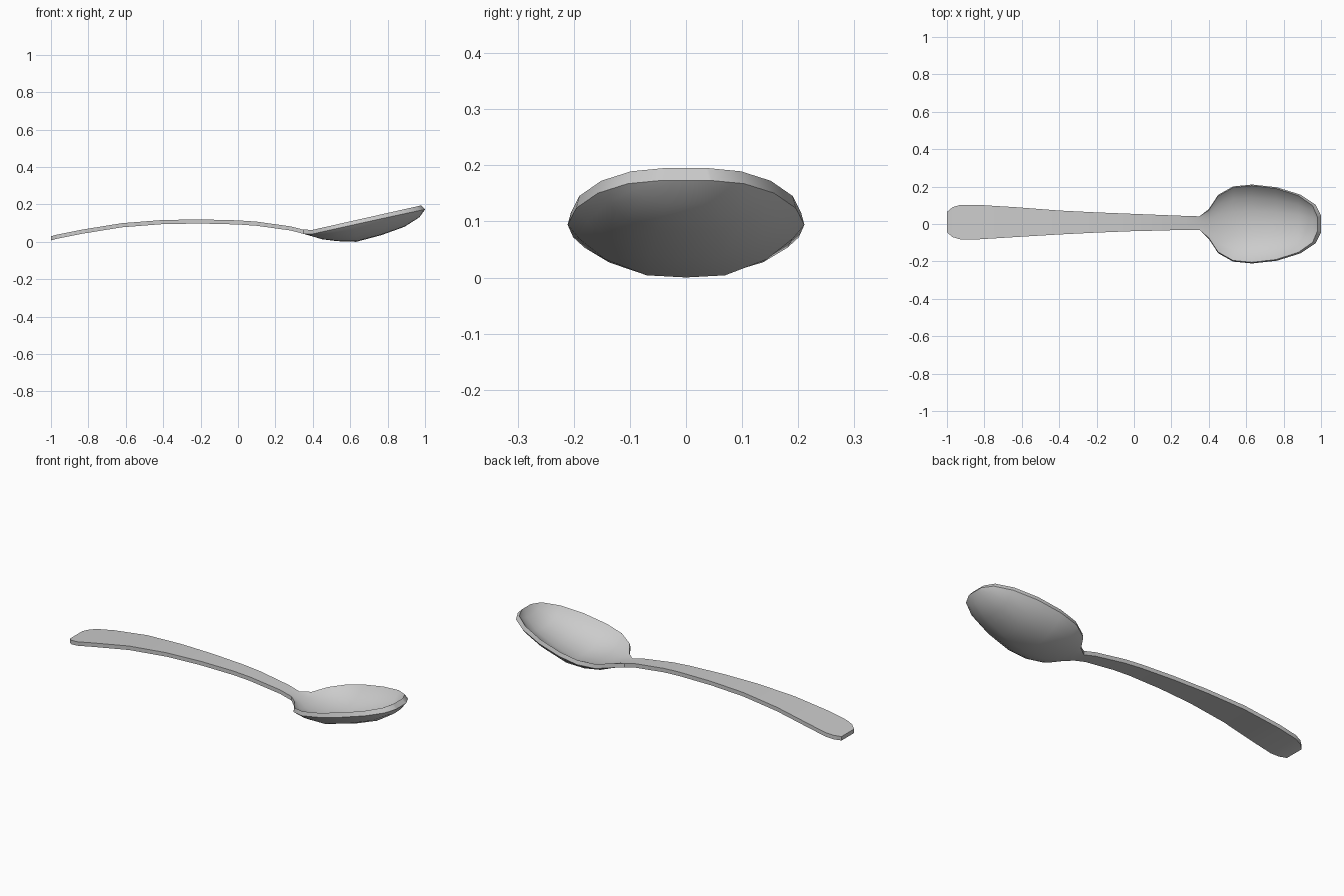
import bpy, bmesh

if "Cube" in bpy.data.objects:
    bpy.data.objects.remove(bpy.data.objects["Cube"])

THICK = 0.022
# stations along the spoon: x, half width, centre y, top z, bowl depth, outward lip, forward lip
handle = [
    (-1.0, .055, .010, .030), (-.97, .080, .010, .038), (-.93, .092, .010, .046),
    (-.83, .092, .010, .066), (-.62, .079, .010, .100), (-.40, .064, .008, .117),
    (-.20, .054, .008, .120), (0.0, .046, .008, .115), (.10, .043, .007, .108),
    (.28, .037, .006, .083), (.35, .036, .005, .065)]
bowl = [
    (.40, .074, .014, 0), (.45, .150, .040, 0), (.53, .195, .068, 0),
    (.63, .205, .094, .002), (.76, .190, .088, .005), (.88, .151, .070, .010),
    (.955, .098, .036, .015), (.98, .040, 0, .020)]
stations = [(x, w, c, z, 0, 0, 0) for x, w, c, z in handle]
stations += [(x, w, 0, .06 + (x - .38) * .225, d, .006, ox) for x, w, d, ox in bowl]

# cross-section of the dish: fraction of half width, fraction of depth
half = [(.33, .96), (.68, .66), (.9, .27), (1, 0)]
section = [(-t, f) for t, f in reversed(half)] + [(0, 1)] + half

bm = bmesh.new()
top, bot = [], []
for x, w, c, z, d, lip, ox in stations:
    top.append([bm.verts.new((x, c + w * t, z - d * f)) for t, f in section])
    bot.append([bm.verts.new((x + ox, c + (w + lip) * t, z - d * f - THICK))
                for t, f in section])

# upper and lower skins
n = len(section)
for i in range(len(stations) - 1):
    for j in range(n - 1):
        for g in (top, bot):
            bm.faces.new((g[i][j], g[i + 1][j], g[i + 1][j + 1], g[i][j + 1]))
    # side rims
    for j in (0, n - 1):
        bm.faces.new((top[i][j], top[i + 1][j], bot[i + 1][j], bot[i][j]))
# end caps
for i in (0, len(stations) - 1):
    for j in range(n - 1):
        bm.faces.new((top[i][j], top[i][j + 1], bot[i][j + 1], bot[i][j]))
bmesh.ops.recalc_face_normals(bm, faces=bm.faces)

mesh = bpy.data.meshes.new("spoon")
bm.to_mesh(mesh)
bm.free()
spoon = bpy.data.objects.new("spoon", mesh)
bpy.context.collection.objects.link(spoon)
bpy.context.view_layer.objects.active = spoon
spoon.select_set(True)
bpy.ops.object.shade_smooth_by_angle(angle=0.6)
